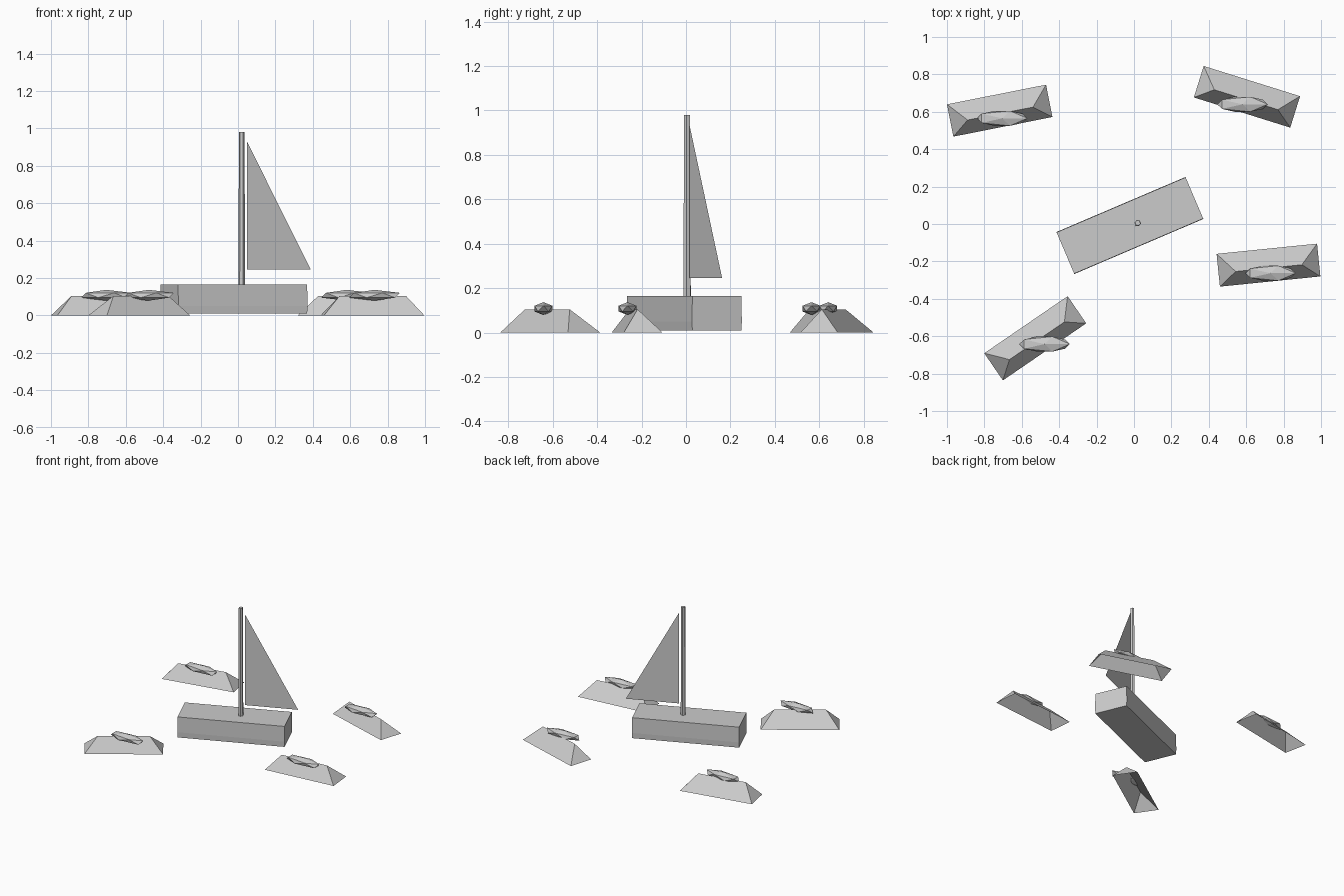
import bpy, bmesh
from math import radians
from mathutils import Matrix

cube = bpy.data.objects.get("Cube")
if cube:
    bpy.data.objects.remove(cube)

grey = bpy.data.materials.new("plain grey")
grey.use_nodes = True
colour = (0.6, 0.6, 0.6, 1)
grey.diffuse_color = colour
grey.node_tree.nodes["Principled BSDF"].inputs["Base Color"].default_value = colour


def add_object(name, bm, loc, angle=0.0):
    bm.normal_update()
    mesh = bpy.data.meshes.new(name)
    bm.to_mesh(mesh)
    bm.free()
    mesh.materials.append(grey)
    obj = bpy.data.objects.new(name, mesh)
    obj.location = loc
    obj.rotation_euler.z = radians(angle)
    bpy.context.collection.objects.link(obj)
    return obj


HEADING = 23.1

# Hull: a long box whose sides swell very slightly near the waterline
bm = bmesh.new()
half = [(0.120, 0.01), (0.122, 0.05), (0.120, 0.165)]
profile = half + [(-y, z) for y, z in reversed(half)]
face = bm.faces.new([bm.verts.new((-0.375, y, z)) for y, z in profile])
out = bmesh.ops.extrude_face_region(bm, geom=[face])
ends = [v for v in out["geom"] if isinstance(v, bmesh.types.BMVert)]
bmesh.ops.translate(bm, verts=ends, vec=(0.75, 0, 0))
bmesh.ops.recalc_face_normals(bm, faces=bm.faces)
add_object("hull", bm, (-0.022, -0.008, 0), HEADING)

# Mast: slim six-sided pole
bm = bmesh.new()
bmesh.ops.create_cone(bm, cap_ends=True, segments=6, radius1=0.018,
                      radius2=0.015, depth=0.82)
add_object("mast", bm, (0.02, 0.005, 0.57), HEADING)

# Sail: a single thin triangle behind the mast
bm = bmesh.new()
bm.faces.new([bm.verts.new(p) for p in
              ((0.03, 0, 0.245), (0.402, 0, 0.245), (0.03, 0, 0.93))])
add_object("sail", bm, (0.02, 0.005, 0), HEADING)


def add_wave(name, loc, angle):
    # Hipped ridge, open underneath, with the crest leaning forward
    bm = bmesh.new()
    a, b, c, d = [bm.verts.new((x * 0.27, y * 0.088, 0)) for x, y in
                  ((-1, -1), (1, -1), (1, 1), (-1, 1))]
    left, right = [bm.verts.new((x, -0.016, 0.105)) for x in (-0.178, 0.178)]
    for loop in ((a, b, right, left), (c, d, left, right), (b, c, right), (d, a, left)):
        bm.faces.new(loop)
    add_object(name, bm, loc, angle)


def add_foam(name, loc):
    # Faceted flattened blob on the crest
    bm = bmesh.new()
    bmesh.ops.create_icosphere(bm, subdivisions=1, radius=1,
                               matrix=Matrix.Diagonal((0.151, 0.047, 0.029, 1)))
    add_object(name, bm, loc)


# Waves around the boat: name, wave centre, heading, foam centre
for side, wave, angle, foam in (
        ("back_right", (-0.718, 0.606), 11.2, (-0.705, 0.565)),
        ("back_left", (0.604, 0.68), -17.4, (0.58, 0.64)),
        ("front_left", (0.719, -0.22), 5.8, (0.73, -0.263)),
        ("front_right", (-0.528, -0.611), 34.4, (-0.478, -0.642))):
    add_wave(side + "_wave", (*wave, 0), angle)
    add_foam(side + "_foam", (*foam, 0.108))
